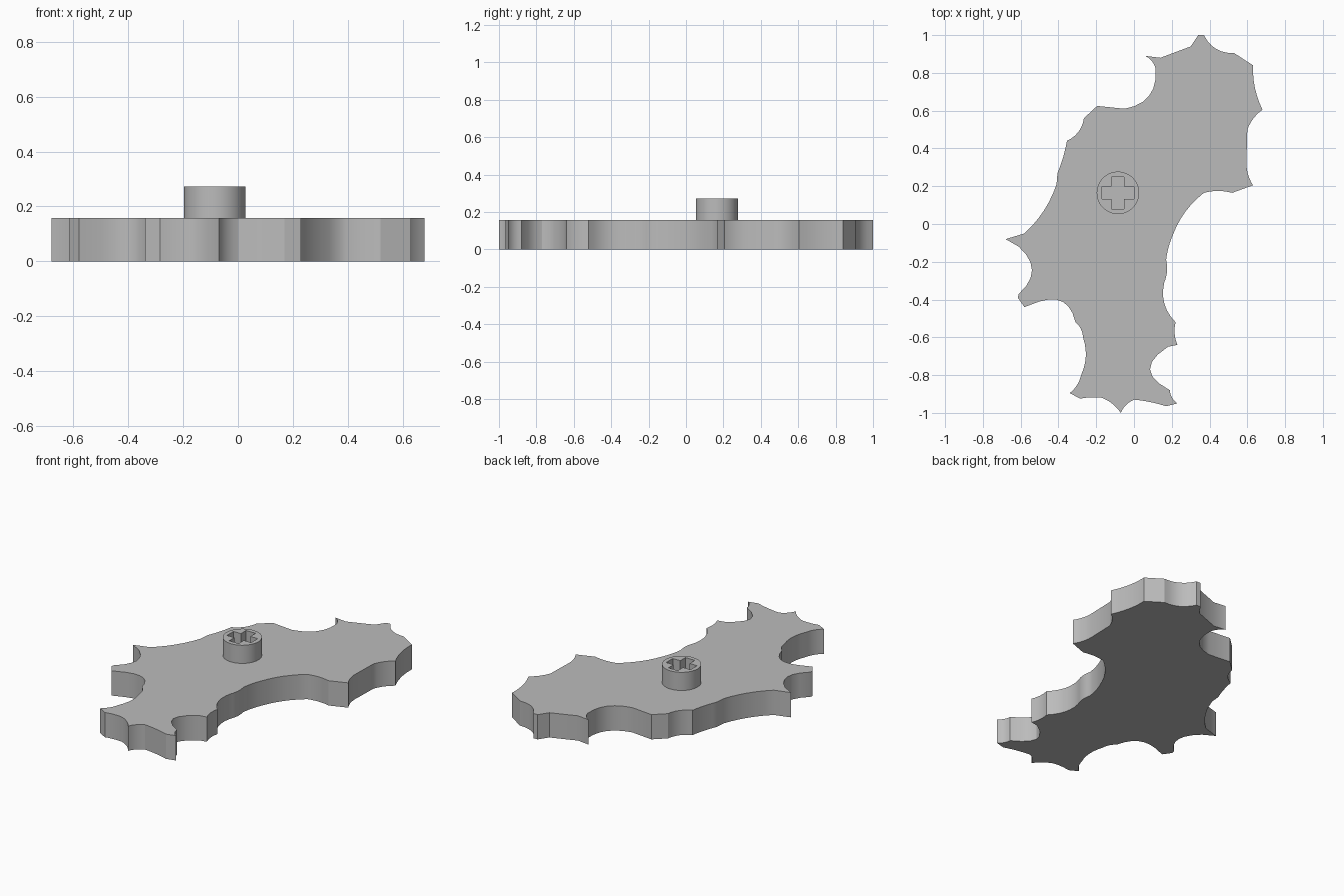
import bpy
import bmesh
from math import cos, sin, pi, radians
from mathutils import Vector

default_cube = bpy.data.objects.get("Cube")
if default_cube:
    bpy.data.objects.remove(default_cube, do_unlink=True)

grey = bpy.data.materials.new("plain grey")
grey.use_nodes = True
colour = (0.5, 0.5, 0.5, 1)
grey.diffuse_color = colour
grey.node_tree.nodes["Principled BSDF"].inputs["Base Color"].default_value = colour


def scalloped(corners, steps=6):
    """Join clockwise corners; a third value bows the next edge inwards."""
    points = []
    following = corners[1:] + corners[:1]
    for corner, end in zip(corners, following):
        a, b = Vector(corner[:2]), Vector(end[:2])
        points.append(a)
        if len(corner) == 3:
            along = b - a
            inward = Vector((along.y, -along.x)).normalized()
            for i in range(1, steps):
                t = i / steps
                points.append(a + along * t + inward * corner[2] * 4 * t * (1 - t))
    return points


def slab(name, loops, bottom, top):
    """Fill closed outlines (inner ones become holes) and thicken upwards."""
    bm = bmesh.new()
    edges = []
    for loop in loops:
        verts = [bm.verts.new((p[0], p[1], 0)) for p in loop]
        edges += [bm.edges.new((verts[i - 1], v)) for i, v in enumerate(verts)]
    bmesh.ops.triangle_fill(bm, edges=edges, use_beauty=True, normal=(0, 0, 1))
    bm.normal_update()
    for face in bm.faces:
        if face.normal.z < 0:
            face.normal_flip()
    mesh = bpy.data.meshes.new(name)
    bm.to_mesh(mesh)
    bm.free()
    mesh.materials.append(grey)
    obj = bpy.data.objects.new(name, mesh)
    bpy.context.collection.objects.link(obj)
    obj.location.z = bottom
    thicken = obj.modifiers.new("thickness", "SOLIDIFY")
    thicken.thickness = top - bottom
    thicken.offset = 1
    bpy.ops.object.select_all(action="DESELECT")
    obj.select_set(True)
    bpy.context.view_layer.objects.active = obj
    bpy.ops.object.convert(target="MESH")
    bpy.ops.object.shade_smooth_by_angle(angle=radians(30))
    return obj


# Irregular flat plate: corners clockwise from the back tip
corners = [
    # back edge and back left side
    (.34, 1), (.37, 1, .03), (.53, .905), (.63, .84, .015), (.68, .605, .01),
    (.6, .5), (.595, .33, .01), (.63, .205), (.52, .165, .01),
    # left waist down to the front notch
    (.37, .165, .02), (.205, -.06, .005), (.17, -.19, -.01), (.16, -.31, .03),
    (.22, -.52, .01), (.23, -.64), (.18, -.65, .1), (.19, -.88, .01),
    # front edge
    (.23, -.95), (.17, -.965, .005), (0, -.93, .01), (-.07, -1, .01),
    (-.17, -.92, .005), (-.285, -.925), (-.34, -.895, .01),
    # right side bays
    (-.28, -.8, .02), (-.27, -.6, .01), (-.31, -.52, .06), (-.5, -.41),
    (-.58, -.44), (-.615, -.39), (-.61, -.37, .07), (-.61, -.12), (-.68, -.08),
    # right flank up to the back bay
    (-.58, -.05, .02), (-.41, .21), (-.405, .27, .005), (-.355, .44, .02),
    (-.265, .56), (-.195, .625), (-.05, .61, .06), (.115, .82, .01),
    (.06, .89), (.14, .88), (.3, .94),
]
PLATE_TOP = 0.157
slab("plate", [scalloped(corners)], 0, PLATE_TOP)

# Round peg with a cross-shaped socket
centre = Vector((-.085, .165))
radius, reach, half = .1125, .085, .033
ring = [centre + radius * Vector((cos(i * pi / 24), sin(i * pi / 24)))
        for i in range(48)]
arm = [Vector((reach, -half)), Vector((reach, half)), Vector((half, half))]
cross = []
for x_dir, y_dir in ((1, 0), (0, 1), (-1, 0), (0, -1)):
    for p in arm:
        turned = Vector((p.x * x_dir - p.y * y_dir, p.x * y_dir + p.y * x_dir))
        cross.append(centre + turned)
slab("peg", [ring, cross], PLATE_TOP - .005, .272)
